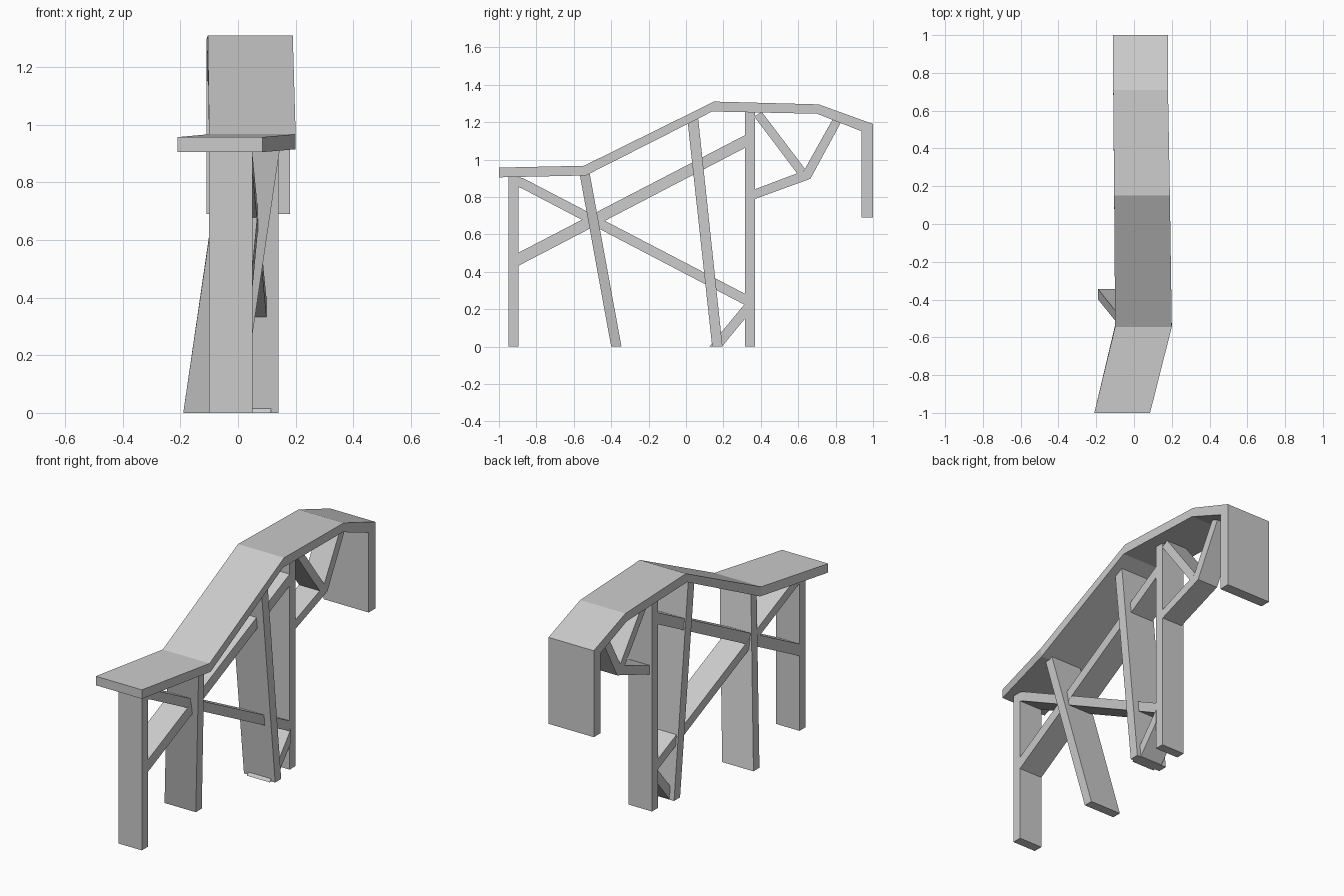
import bpy, bmesh


def band(name, stations):
    """Flat plank through stations (y, z of outer edge, y, z of inner edge, x left, x right)."""
    bm = bmesh.new()
    rings = []
    for ya, za, yb, zb, x0, x1 in stations:
        rings.append([bm.verts.new(c) for c in
                      ((x0, ya, za), (x1, ya, za), (x1, yb, zb), (x0, yb, zb))])
    for a, b in zip(rings, rings[1:]):
        for i in range(4):
            j = (i + 1) % 4
            bm.faces.new((a[i], a[j], b[j], b[i]))
    bm.faces.new(rings[0])
    bm.faces.new(rings[-1][::-1])
    bmesh.ops.recalc_face_normals(bm, faces=bm.faces[:])
    mesh = bpy.data.meshes.new(name)
    bm.to_mesh(mesh)
    bm.free()
    obj = bpy.data.objects.new(name, mesh)
    bpy.context.collection.objects.link(obj)
    return obj


# x extents shared by the upright legs and the braces between them
FRONT = (-0.10, 0.05)
BACK = (-0.04, 0.11)

# Bent top board with hanging end
band("top_board", [
    (-1.0, 0.957, -1.0, 0.905, -0.21, 0.085),
    (-0.545, 0.967, -0.535, 0.915, -0.10, 0.20),
    (0.15, 1.31, 0.14, 1.257, -0.105, 0.19),
    (0.71, 1.295, 0.70, 1.245, -0.11, 0.18),
    (1.0, 1.19, 0.937, 1.152, -0.11, 0.18),
    (1.0, 0.69, 0.937, 0.69, -0.11, 0.18)])

# Legs
band("front_leg", [(-0.95, 0, -0.895, 0, *FRONT), (-0.95, 0.906, -0.895, 0.908, *FRONT)])
band("slanted_leg", [(-0.40, 0, -0.345, 0, -0.19, 0.01),
                     (-0.567, 0.915, -0.515, 0.926, -0.055, 0.145)])
band("middle_leg", [(0.14, 0, 0.195, 0, -0.06, 0.14),
                    (0.01, 1.192, 0.065, 1.22, -0.06, 0.14)])
band("back_leg", [(0.315, 0, 0.368, 0, *BACK), (0.315, 1.253, 0.368, 1.253, *BACK)])

# Long crossing braces
band("rising_brace", [(-0.90, 0.50, -0.90, 0.43, *FRONT), (0.32, 1.133, 0.32, 1.065, *BACK)])
band("falling_brace", [(-0.90, 0.907, -0.90, 0.855, *FRONT),
                       (-0.87, 0.90, -0.87, 0.842, *FRONT),
                       (0.32, 0.28, 0.32, 0.22, *BACK)])

# Short foot brace
band("foot_brace", [(0.125, 0, 0.192, 0, -0.03, 0.115), (0.32, 0.235, 0.32, 0.155, -0.03, 0.115)])

# Bent strut under the rear and its diagonal
S = (-0.025, 0.107)
band("bent_strut", [(0.365, 0.84, 0.365, 0.788, *S),
                    (0.63, 0.94, 0.665, 0.897, *S),
                    (0.785, 1.217, 0.828, 1.198, *S)])
band("diagonal_strut", [(0.405, 1.255, 0.365, 1.23, *S), (0.64, 0.945, 0.595, 0.925, *S)])
